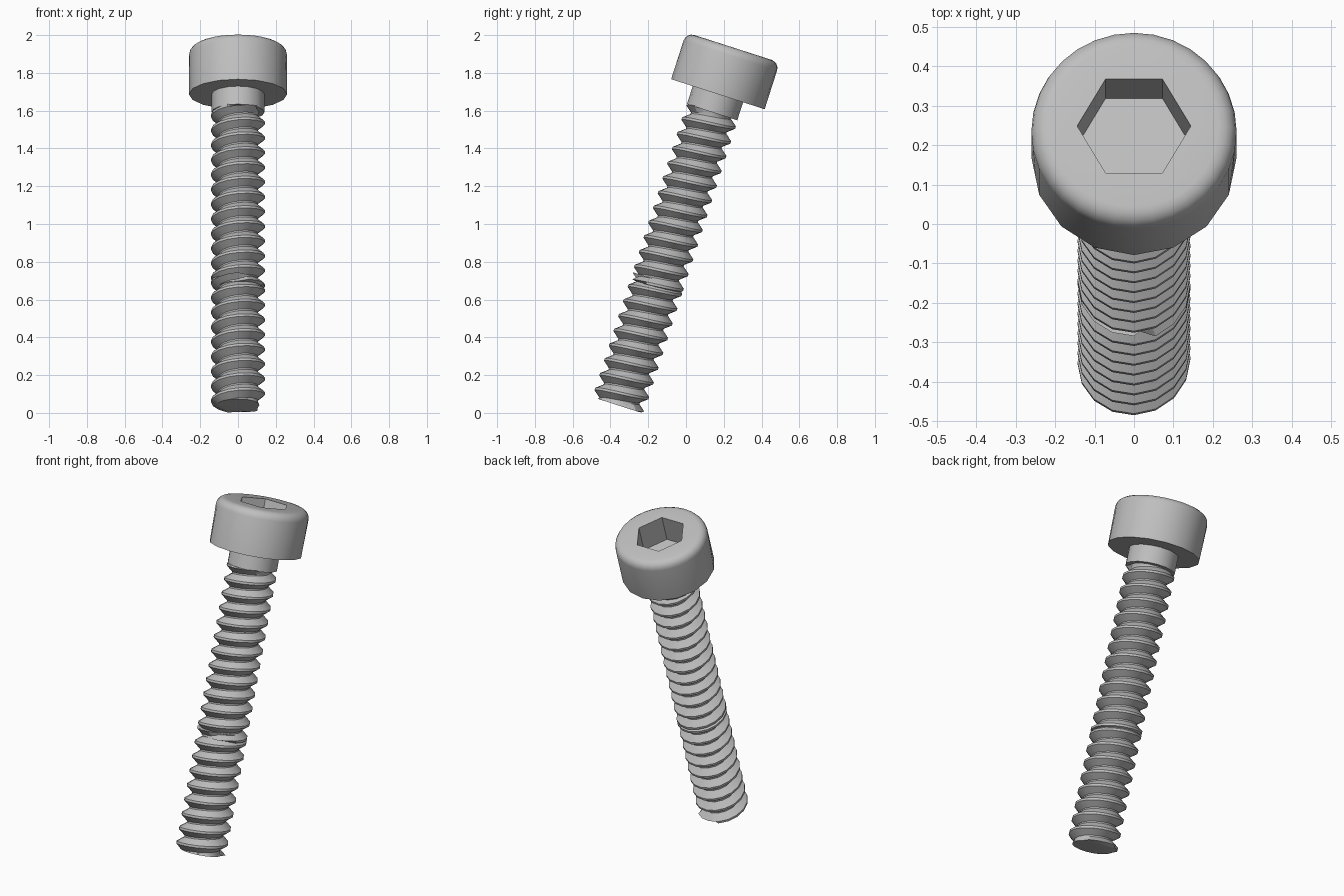
import bpy, bmesh, math
from mathutils import Matrix, Vector

cube = bpy.data.objects.get("Cube")
if cube:
    bpy.data.objects.remove(cube)

steel = bpy.data.materials.new("grey_steel")
steel.use_nodes = True
colour = (0.52, 0.52, 0.52, 1)
steel.diffuse_color = colour
steel.node_tree.nodes["Principled BSDF"].inputs["Base Color"].default_value = colour

# The whole screw leans back about its tip
TILT = math.radians(17.8)
PLACE = Matrix.Translation((0, -0.36, 0.04)) @ Matrix.Rotation(-TILT, 4, "X")
LENGTH, HEAD_BASE, THREAD_TOP, SEAM = 1.99, 1.73, 1.63, 0.675
CREST, ROOT, PITCH = 0.143, 0.106, 0.082


def finish(name, bm):
    bmesh.ops.remove_doubles(bm, verts=bm.verts, dist=0.0002)
    bmesh.ops.recalc_face_normals(bm, faces=bm.faces)
    mesh = bpy.data.meshes.new(name)
    bm.to_mesh(mesh)
    bm.free()
    mesh.materials.append(steel)
    obj = bpy.data.objects.new(name, mesh)
    bpy.context.collection.objects.link(obj)
    obj.matrix_world = PLACE
    bpy.ops.object.select_all(action="DESELECT")
    obj.select_set(True)
    bpy.context.view_layer.objects.active = obj
    bpy.ops.object.shade_smooth_by_angle(angle=math.radians(30))
    return obj


def ring(bm, radius, z, sides, odd_scale=1.0):
    verts = []
    for i in range(sides):
        a = 2 * math.pi * i / sides
        r = radius * (odd_scale if i % 2 else 1)
        verts.append(bm.verts.new((r * math.cos(a), r * math.sin(a), z)))
    return verts


def bridge(bm, low, high):
    n = len(low)
    for i in range(n):
        j = (i + 1) % n
        bm.faces.new((low[i], low[j], high[j], high[i]))


def loop_edges(bm, verts):
    return [bm.edges.get((v, verts[i - 1])) or bm.edges.new((v, verts[i - 1]))
            for i, v in enumerate(verts)]


# Head: coarse lower rim, rounded top edge, hexagonal socket
bm = bmesh.new()
flat = math.cos(math.pi / 16)
rings = [ring(bm, 0.26, HEAD_BASE, 32, flat)]
bevel = 0.045
for k in range(5):
    a = math.pi / 2 * k / 4
    rings.append(ring(bm, 0.26 - bevel * (1 - math.cos(a)),
                      LENGTH - bevel * (1 - math.sin(a)), 32))
for low, high in zip(rings, rings[1:]):
    bridge(bm, low, high)
bm.faces.new(rings[0])
mouth = ring(bm, 0.144, LENGTH, 6)
floor = ring(bm, 0.144, LENGTH - 0.16, 6)
bridge(bm, floor, mouth)
bm.faces.new(floor)
bmesh.ops.triangle_fill(bm, use_beauty=True, normal=Vector((0, 0, 1)),
                        edges=loop_edges(bm, rings[-1]) + loop_edges(bm, mouth))
finish("socket_head", bm)

# Plain neck under the head
bm = bmesh.new()
neck = [ring(bm, 0.14, THREAD_TOP, 16), ring(bm, 0.14, HEAD_BASE + 0.01, 16)]
bridge(bm, *neck)
for cap in neck:
    bm.faces.new(cap)
finish("neck", bm)


# Right-handed thread between two heights, running out to the root at both ends
def thread(name, bottom, top, phase, sides=16):
    bm = bmesh.new()
    profile = [(0, ROOT), (0.1, ROOT), (0.47, CREST), (0.63, CREST)]
    turns = math.ceil((top - bottom) / PITCH) + 2
    columns = []
    for i in range(sides + 1):
        a = 2 * math.pi * i / sides
        column = []
        for t in range(turns + 1):
            for frac, r in profile:
                z = bottom + PITCH * (t - 1 + frac + phase + i / sides - 1)
                if z <= bottom or z >= top:
                    z, r = min(max(z, bottom), top), ROOT + 0.007
                column.append(bm.verts.new((r * math.cos(a), r * math.sin(a), z)))
        columns.append(column)
    for c, d in zip(columns, columns[1:]):
        for k in range(len(c) - 1):
            bm.faces.new((c[k], d[k], d[k + 1], c[k + 1]))
    bmesh.ops.remove_doubles(bm, verts=bm.verts, dist=0.0002)
    bmesh.ops.dissolve_degenerate(bm, edges=bm.edges, dist=0.0002)
    bmesh.ops.holes_fill(bm, edges=[e for e in bm.edges if e.is_boundary], sides=0)
    finish(name, bm)


thread("lower_thread", 0.0, SEAM + 0.02, 0.25)
thread("upper_thread", SEAM - 0.02, THREAD_TOP + 0.005, 0.6)
